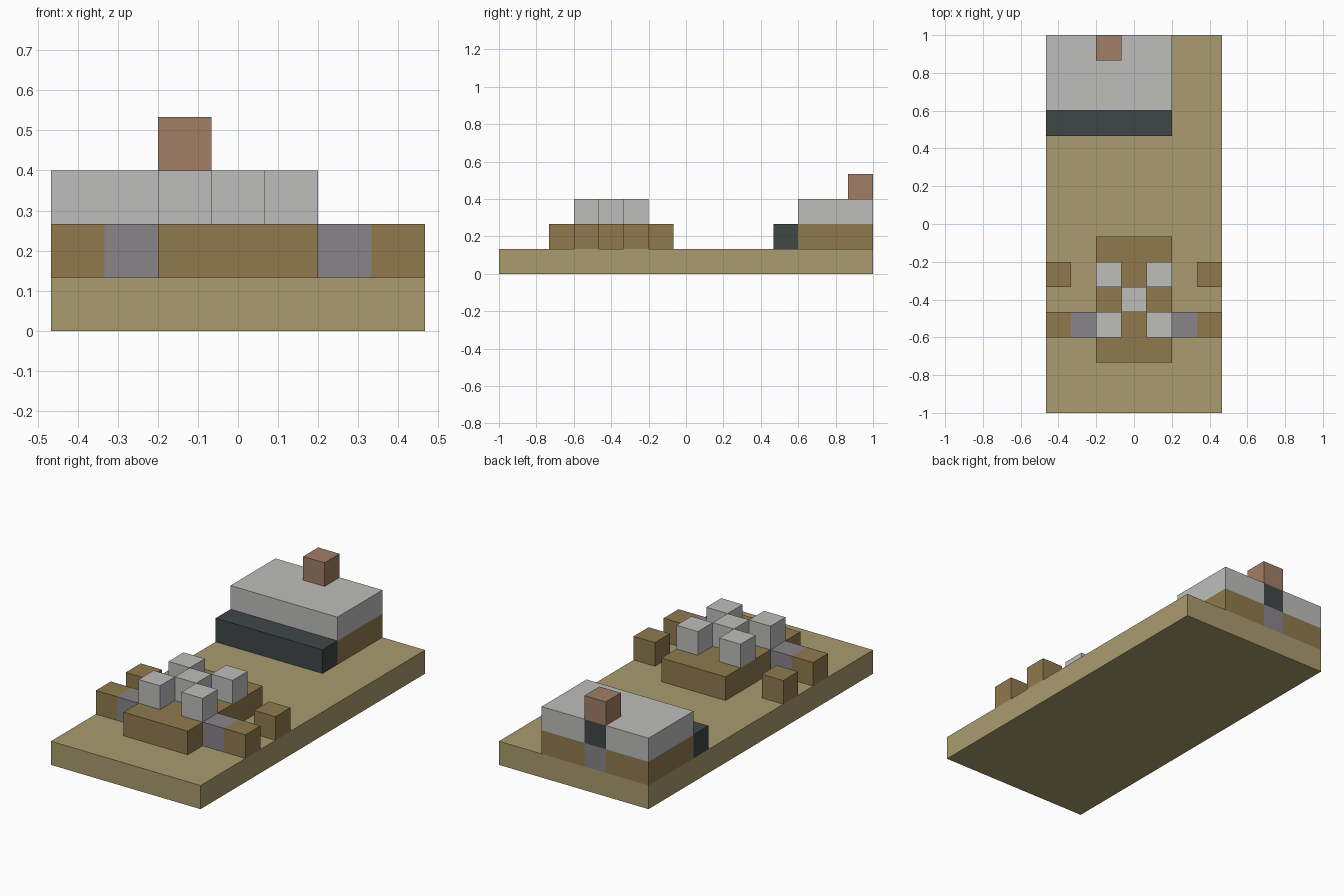
import bpy
import bmesh
from mathutils import Matrix, Vector

if "Cube" in bpy.data.objects:
    bpy.data.objects.remove(bpy.data.objects["Cube"], do_unlink=True)

UNIT = 2 / 15                       # one block
ORIGIN = Vector((-3.5, -7.5, 0))    # corner of the block grid


def material(name, hex_code):
    def linear(c):
        return c / 12.92 if c <= 0.04045 else ((c + 0.055) / 1.055) ** 2.4
    rgb = [linear(int(hex_code[i:i + 2], 16) / 255) for i in (0, 2, 4)]
    mat = bpy.data.materials.new(name)
    mat.use_nodes = True
    mat.diffuse_color = (*rgb, 1)
    mat.node_tree.nodes["Principled BSDF"].inputs["Base Color"].default_value = (*rgb, 1)
    return mat


sand = material("sand", "AA9C6E")
brown = material("brown", "907A4D")
light_grey = material("light grey", "BDBFBC")
mid_grey = material("mid grey", "888588")
charcoal = material("charcoal", "404646")
clay = material("clay", "A17E66")


def block(name, mat, corner, size=(1, 1, 1)):
    """Box given by its lowest corner and size, in blocks."""
    size = Vector(size)
    centre = (ORIGIN + Vector(corner) + size / 2) * UNIT
    bm = bmesh.new()
    bmesh.ops.create_cube(bm, size=1, matrix=Matrix.LocRotScale(None, None, size * UNIT))
    mesh = bpy.data.meshes.new(name)
    bm.to_mesh(mesh)
    bm.free()
    mesh.materials.append(mat)
    obj = bpy.data.objects.new(name, mesh)
    obj.location = centre
    bpy.context.collection.objects.link(obj)
    return obj


# Ground slab
block("base_slab", sand, (0, 0, 0), (7, 15, 1))

# Front platform with side arms and separate side blocks
block("platform", brown, (2, 2, 1), (3, 5, 1))
for side, outer, inner in (("right", 0, 1), ("left", 6, 5)):
    block(side + "_arm", mid_grey, (inner, 3, 1))
    block(side + "_arm_end", brown, (outer, 3, 1))
    block(side + "_side_block", brown, (outer, 5, 1))

# Five blocks set in a cross on the platform
for i, (x, y) in enumerate(((2, 3), (4, 3), (3, 4), (2, 5), (4, 5)), 1):
    block(f"top_block_{i}", light_grey, (x, y, 2))

# Rear building: two storeys wrapped around a column in the back wall
for storey, mat, z in (("lower", brown, 1), ("upper", light_grey, 2)):
    block(storey + "_storey_front", mat, (0, 12, z), (5, 2, 1))
    block(storey + "_storey_back_right", mat, (0, 14, z), (2, 1, 1))
    block(storey + "_storey_back_left", mat, (3, 14, z), (2, 1, 1))
block("front_step", charcoal, (0, 11, 1), (5, 1, 1))

# Column and chimney
block("column_lower", mid_grey, (2, 14, 1))
block("column_upper", charcoal, (2, 14, 2))
block("chimney", clay, (2, 14, 3))
